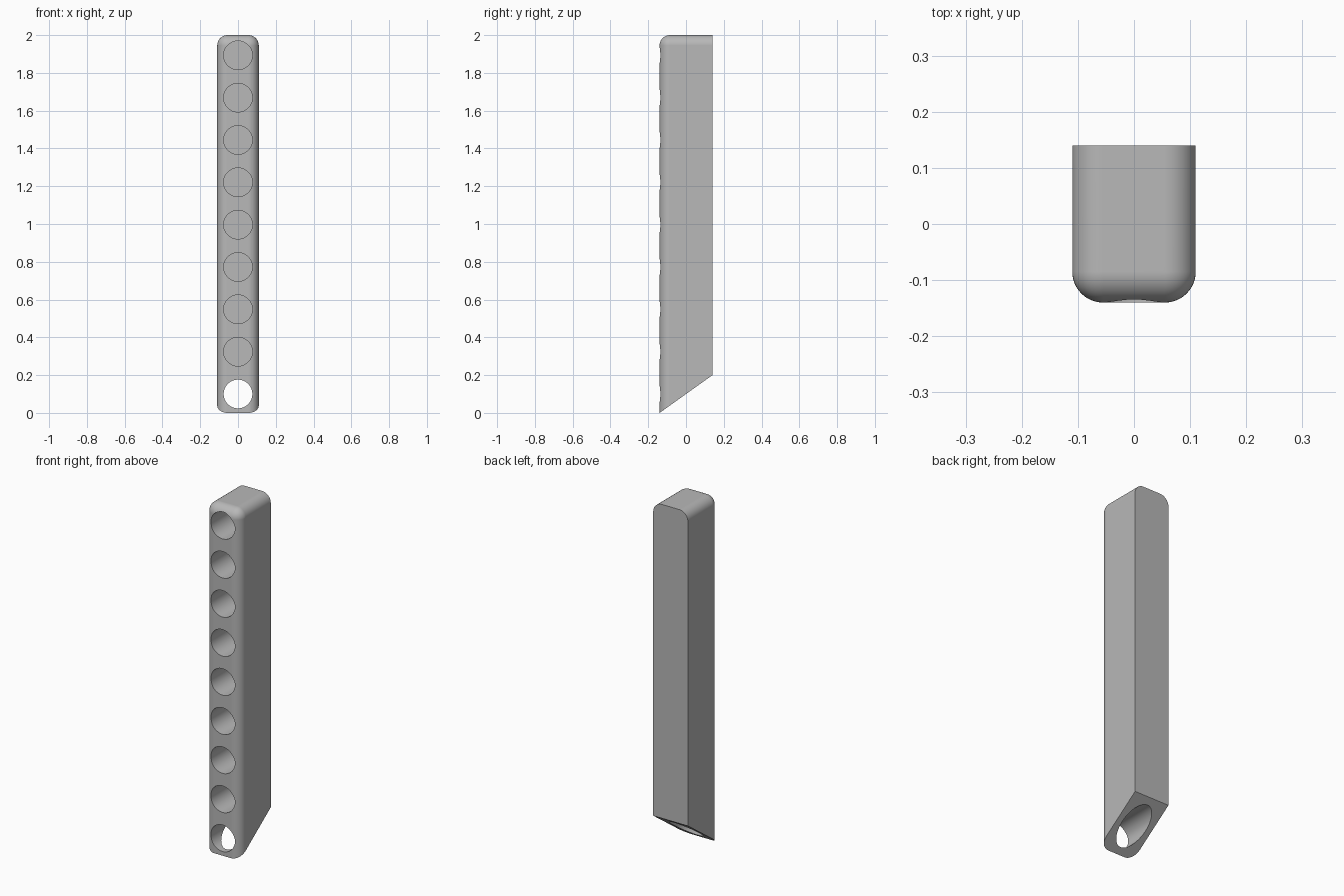
import bpy, bmesh, math
from mathutils import Matrix, Vector

default = bpy.data.objects.get("Cube")
if default:
    bpy.data.objects.remove(default, do_unlink=True)

HALF_W, HALF_D, HEIGHT = 0.11, 0.14, 2.0
FILLET = 0.055
HOLE_R, HOLE_END, HOLE_COUNT = 0.076, 0.118, 9
FIRST_Z, LAST_Z = 0.1, 1.893
SLANT_RISE = 0.2

grey = bpy.data.materials.new("grey")
grey.use_nodes = True
colour = (0.48, 0.48, 0.48, 1)
grey.diffuse_color = colour
grey.node_tree.nodes["Principled BSDF"].inputs["Base Color"].default_value = colour


def add_object(name, bm):
    bmesh.ops.recalc_face_normals(bm, faces=bm.faces[:])
    mesh = bpy.data.meshes.new(name)
    bm.to_mesh(mesh)
    bm.free()
    mesh.materials.append(grey)
    obj = bpy.data.objects.new(name, mesh)
    bpy.context.collection.objects.link(obj)
    return obj


# Bar: box rounded on the front uprights and on the top edges except the rear one
bm = bmesh.new()
bmesh.ops.create_cube(bm, size=1)
for v in bm.verts:
    v.co = Vector((v.co.x * 2 * HALF_W, v.co.y * 2 * HALF_D,
                   HEIGHT if v.co.z > 0 else -0.2))


def is_rounded(edge):
    a, b = (v.co for v in edge.verts)
    front = a.y < 0 and b.y < 0
    rear = a.y > 0 and b.y > 0
    top = a.z > 1 and b.z > 1
    upright = abs(a.z - b.z) > 1
    return (upright and front) or (top and not rear)


bmesh.ops.bevel(bm, geom=[e for e in bm.edges if is_rounded(e)], offset=FILLET,
                segments=12, profile=0.5, affect='EDGES', clamp_overlap=True)

# Slanted foot, lowest at the front
cut = bmesh.ops.bisect_plane(
    bm, geom=bm.verts[:] + bm.edges[:] + bm.faces[:], plane_co=(0, -HALF_D, 0),
    plane_no=(0, SLANT_RISE, -2 * HALF_D), clear_outer=True)
rim = [g for g in cut["geom_cut"] if isinstance(g, bmesh.types.BMEdge)]
bmesh.ops.contextual_create(bm, geom=rim)
bar = add_object("bar", bm)

# Row of blind bores; the lowest one breaks out through the slanted foot
bm = bmesh.new()
start = -HALF_D - 0.1
for i in range(HOLE_COUNT):
    z = FIRST_Z + (LAST_Z - FIRST_Z) * i / (HOLE_COUNT - 1)
    place = (Matrix.Translation((0, (start + HOLE_END) / 2, z))
             @ Matrix.Rotation(math.pi / 2, 4, 'X'))
    bmesh.ops.create_cone(bm, cap_ends=True, segments=64, radius1=HOLE_R,
                          radius2=HOLE_R, depth=HOLE_END - start, matrix=place)
cutter = add_object("bore_cutter", bm)
cutter.hide_render = True

bores = bar.modifiers.new("bores", 'BOOLEAN')
bores.operation = 'DIFFERENCE'
bores.solver = 'EXACT'
bores.object = cutter
bpy.ops.object.select_all(action='DESELECT')
bar.select_set(True)
bpy.context.view_layer.objects.active = bar
bpy.ops.object.modifier_apply(modifier="bores")
bpy.data.objects.remove(cutter, do_unlink=True)

# Smooth fillets and bores, crisp rims
bpy.ops.object.shade_smooth_by_angle(angle=math.radians(25))
normals = bar.modifiers.new("even_normals", 'WEIGHTED_NORMAL')
normals.keep_sharp = True
